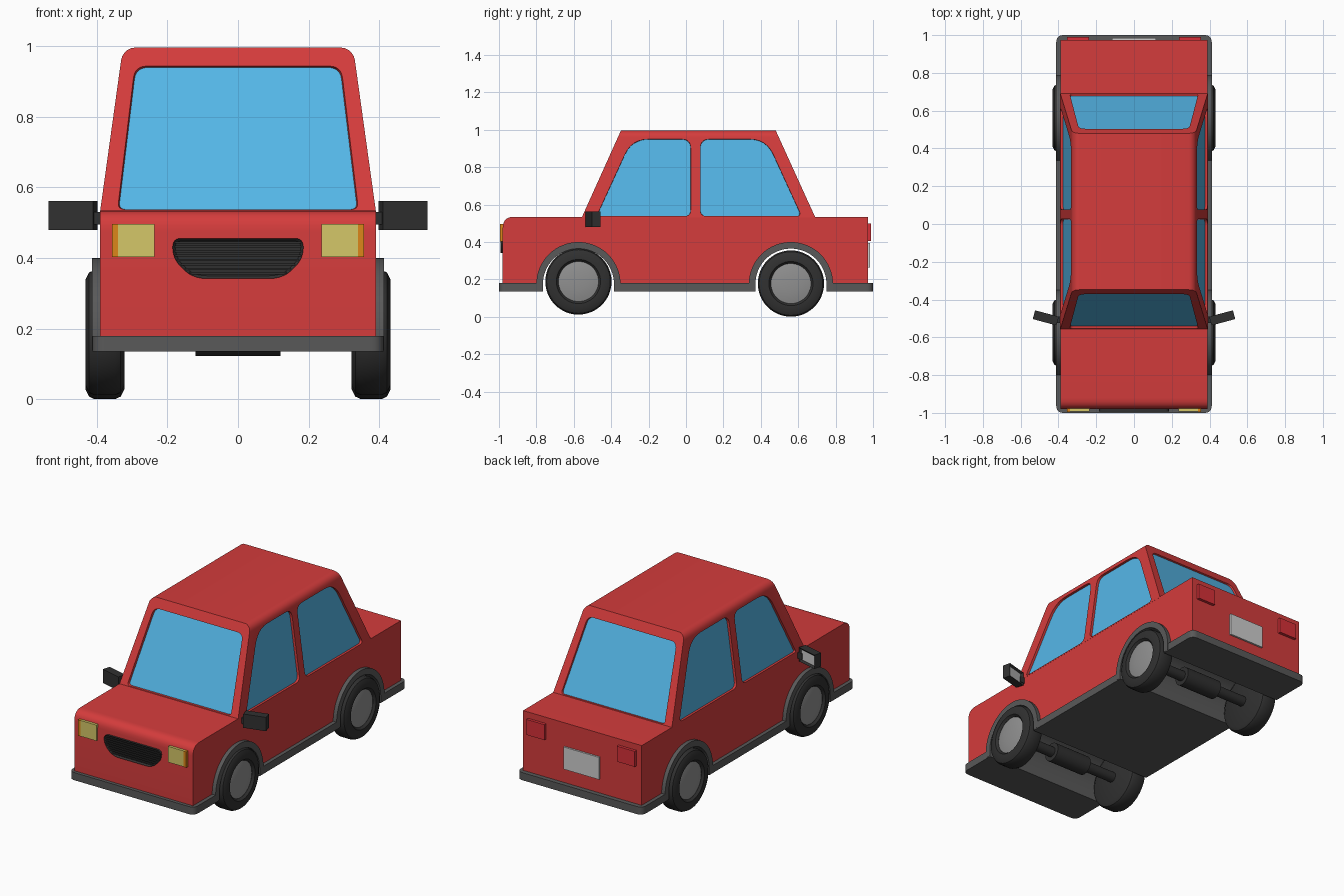
import bpy, bmesh, math
from mathutils import Vector, Matrix

if "Cube" in bpy.data.objects:
    bpy.data.objects.remove(bpy.data.objects["Cube"])


def material(name, r, g, b):
    m = bpy.data.materials.new(name)
    m.diffuse_color = (r, g, b, 1)
    m.use_nodes = True
    m.node_tree.nodes["Principled BSDF"].inputs["Base Color"].default_value = m.diffuse_color
    return m


RED = material("red paint", 0.66, 0.045, 0.045)
GLASS = material("blue glass", 0.09, 0.47, 0.80)
GREY = material("grey trim", 0.10, 0.10, 0.10)
BLACK = material("black rubber", 0.03, 0.03, 0.03)
METAL = material("hub metal", 0.28, 0.28, 0.28)
YELLOW = material("headlight yellow", 0.66, 0.57, 0.14)
ORANGE = material("indicator orange", 0.72, 0.24, 0.01)
WHITE = material("plate grey", 0.62, 0.62, 0.62)
TAIL = material("tail light red", 0.68, 0.03, 0.04)


def finish(name, bm, *mats):
    bmesh.ops.recalc_face_normals(bm, faces=bm.faces)
    mesh = bpy.data.meshes.new(name)
    bm.to_mesh(mesh)
    bm.free()
    for m in mats:
        mesh.materials.append(m)
    ob = bpy.data.objects.new(name, mesh)
    bpy.context.collection.objects.link(ob)
    return ob


def loft(ring_a, ring_b, cap=0, side=0):
    """Solid between two matching rings; cap is the material of ring_a's face."""
    bm = bmesh.new()
    a = [bm.verts.new(p) for p in ring_a]
    b = [bm.verts.new(p) for p in ring_b]
    bm.faces.new(a).material_index = cap
    bm.faces.new(b[::-1]).material_index = side
    for i in range(len(a)):
        j = (i + 1) % len(a)
        bm.faces.new((a[j], a[i], b[i], b[j])).material_index = side
    return bm


def across(points, x0, x1, **kw):
    return loft([(x0, y, z) for y, z in points], [(x1, y, z) for y, z in points], **kw)


def rounded(corners, steps=6):
    """Round each (u, v, radius) corner of a polygon."""
    out = []
    for i, (u, v, r) in enumerate(corners):
        p = Vector((u, v))
        if r == 0:
            out.append(p)
            continue
        a = p + (Vector(corners[i - 1][:2]) - p).normalized() * r
        b = p + (Vector(corners[(i + 1) % len(corners)][:2]) - p).normalized() * r
        for k in range(steps + 1):
            t = k / steps
            out.append(a * (1 - t) ** 2 + p * 2 * t * (1 - t) + b * t * t)
    return out


def box(name, lo, hi, mat):
    bm = bmesh.new()
    lo, hi = Vector(lo), Vector(hi)
    bmesh.ops.create_cube(bm, size=1, matrix=Matrix.Translation((lo + hi) / 2)
                          @ Matrix.Diagonal((*(hi - lo), 1)))
    return finish(name, bm, mat)


def lathe(name, profile, centre, mat, side=1):
    """Spin an (x, radius) profile about the x axis."""
    bm = bmesh.new()
    vs = [bm.verts.new((x * side, 0, r)) for x, r in profile]
    es = [bm.edges.new(p) for p in zip(vs, vs[1:])]
    bmesh.ops.spin(bm, geom=vs + es, cent=(0, 0, 0), axis=(1, 0, 0),
                   angle=math.tau, steps=48)
    bmesh.ops.remove_doubles(bm, verts=bm.verts, dist=1e-4)
    bmesh.ops.translate(bm, verts=bm.verts, vec=centre)
    return finish(name, bm, mat)


def cut(ob, bm):
    cutter = finish("cutter", bm, *ob.data.materials)
    cutter.hide_render = True
    mod = ob.modifiers.new("cut", 'BOOLEAN')
    mod.object, mod.operation, mod.solver = cutter, 'DIFFERENCE', 'EXACT'
    bpy.context.view_layer.objects.active = ob
    bpy.ops.object.modifier_apply(modifier=mod.name)
    bpy.data.objects.remove(cutter)


def arc(cy, r):
    return [(cy + r * math.cos(math.pi * k / 32), 0.175 + r * math.sin(math.pi * k / 32))
            for k in range(33)]


AXLES = {"front": (-0.575, 0.189), "rear": (0.561, 0.178)}

# Lower body and sill, both tunnelled at the wheel arches
profile = rounded([(-0.98, 0.16, 0), (0.973, 0.16, 0), (0.973, 0.535, 0), (-0.98, 0.535, 0.06)])
body = finish("lower_body", across(profile, -0.39, 0.39), RED, GREY)
outline = rounded([(-0.412, -1, 0.04), (0.412, -1, 0.04), (0.412, 1, 0.04), (-0.412, 1, 0.04)])
sill = finish("sill_bumper", loft([(*p, 0.135) for p in outline], [(*p, 0.18) for p in outline]),
              GREY, GREY)
for cy, _ in AXLES.values():
    tunnel = [(cy + 0.19, 0.1)] + arc(cy, 0.19) + [(cy - 0.19, 0.1)]
    for ob in (body, sill):
        cut(ob, across(tunnel, -0.6, 0.6, cap=1, side=1))

# Cabin with rounded roof sides


def half_width(z):
    return 0.39 - 0.139 * (z - 0.535)


sides = [(-0.558, 0.53), (0.692, 0.53), (0.48, 0.996), (-0.348, 0.996)]
bm = loft([(-half_width(z), y, z) for y, z in sides], [(half_width(z), y, z) for y, z in sides])
edges = [e for e in bm.edges if all(v.co.z > 0.9 for v in e.verts)
         and e.verts[0].co.x * e.verts[1].co.x > 0]
bmesh.ops.bevel(bm, geom=edges, offset=0.035, segments=5, profile=0.5, affect='EDGES')
cabin = finish("cabin", bm, RED, GLASS)

# Windows: shallow tapered pockets with a glass floor


def pocket(corners, place, depth, taper):
    pts = rounded(corners)
    mid = sum(p[0] for p in pts) / len(pts)
    low = min(p[1] for p in pts)
    inner = [(mid + (u - mid) * taper, low + (z - low) * taper) for u, z in pts]
    cut(cabin, loft([place(u, z, -depth) for u, z in inner],
                    [place(u, z, 0.03) for u, z in pts], cap=1))


screen = [(-0.348, 0.538, 0.02), (0.348, 0.538, 0.02), (0.298, 0.952, 0.035), (-0.298, 0.952, 0.035)]
pocket(screen, lambda x, z, d: (x, -0.556 + 0.452 * (z - 0.535) - d, z), 0.014, 0.97)
pocket(screen, lambda x, z, d: (x, 0.69 - 0.457 * (z - 0.535) + d, z), 0.01, 0.97)
front_pane = [(-0.48, 0.538, 0.015), (0.027, 0.538, 0.035), (0.027, 0.953, 0.05), (-0.29, 0.953, 0.09)]
rear_pane = [(0.075, 0.538, 0.035), (0.62, 0.538, 0.03), (0.43, 0.953, 0.09), (0.075, 0.953, 0.05)]
for s in (-1, 1):
    for pane in (front_pane, rear_pane):
        pocket(pane, lambda y, z, d: (s * (half_width(z) + d), y, z), 0.014, 0.99)

# Wheels, axles and arch flares
tyre = [(-0.055, 0), (-0.055, 0.15), (-0.045, 0.17), (-0.03, 0.177), (0.03, 0.177), (0.045, 0.17),
        (0.055, 0.15), (0.055, 0.118), (0.042, 0.107), (0.03, 0.107), (0.03, 0)]
hub = [(0.02, 0), (0.02, 0.108), (0.041, 0.108), (0.046, 0.085), (0.05, 0.05), (0.052, 0)]
axle = [(-0.33, 0), (-0.33, 0.03), (-0.12, 0.03), (-0.12, 0.055), (0.12, 0.055), (0.12, 0.03),
        (0.33, 0.03), (0.33, 0)]
for end, (cy, cz) in AXLES.items():
    lathe(end + "_axle", axle, (0, cy, cz), BLACK)
    flare = ([(cy + 0.225, 0.14)] + arc(cy, 0.225) + [(cy - 0.225, 0.14), (cy - 0.19, 0.14)]
             + arc(cy, 0.19)[::-1] + [(cy + 0.19, 0.14)])
    for s, side in ((-1, "left"), (1, "right")):
        lathe(f"{end}_{side}_tyre", tyre, (s * 0.377, cy, cz), BLACK, s)
        lathe(f"{end}_{side}_hub", hub, (s * 0.377, cy, cz), METAL, s)
        finish(f"{end}_{side}_arch_flare", across(flare, s * 0.385, s * 0.413), GREY)

# Lights and door mirrors
for s, side in ((-1, "left"), (1, "right")):
    def pair(name, x0, x1, y0, y1, z0, z1, mat):
        return box(f"{side}_{name}", (min(s * x0, s * x1), y0, z0), (max(s * x0, s * x1), y1, z1), mat)
    pair("headlight", 0.236, 0.34, -0.993, -0.97, 0.403, 0.497, YELLOW)
    pair("indicator", 0.34, 0.356, -0.995, -0.97, 0.403, 0.497, ORANGE)
    pair("tail_light", 0.238, 0.356, 0.96, 0.99, 0.406, 0.498, TAIL)
    pair("mirror_stem", 0.37, 0.42, -0.525, -0.49, 0.495, 0.53, BLACK)
    bm = bmesh.new()
    bmesh.ops.create_cube(bm, size=1, matrix=Matrix.Diagonal((0.13, 0.048, 0.082, 1)))
    back = max(bm.faces, key=lambda f: f.calc_center_median().y)
    bmesh.ops.inset_region(bm, faces=[back], thickness=0.016, depth=-0.01)
    back.material_index = 1
    bmesh.ops.transform(bm, verts=bm.verts, matrix=Matrix.Translation((s * 0.467, -0.497, 0.521))
                        @ Matrix.Rotation(s * math.radians(15), 4, 'Z'))
    finish(side + "_mirror", bm, BLACK, WHITE)

# Number plate panel, blank
box("rear_plate", (-0.116, 0.96, 0.264), (0.116, 0.984, 0.396), WHITE)

# Grille: recessed frame with slats
shape = rounded([(-0.185, 0.456, 0.025), (-0.185, 0.40, 0.03), (-0.13, 0.342, 0.04),
                 (0.13, 0.342, 0.04), (0.185, 0.40, 0.03), (0.185, 0.456, 0.025)])
bm = loft([(x, -0.993, z) for x, z in shape], [(x, -0.96, z) for x, z in shape])
bmesh.ops.recalc_face_normals(bm, faces=bm.faces)
face = min(bm.faces, key=lambda f: f.calc_center_median().y)
bmesh.ops.inset_region(bm, faces=[face], thickness=0.008, depth=-0.009)
finish("grille_frame", bm, BLACK)
for i in range(8):
    z = 0.357 + i * 0.0125
    w = min(0.178, 0.178 - (0.40 - z) * 0.9)
    box(f"grille_slat_{i + 1}", (-w, -0.99, z - 0.003), (w, -0.975, z + 0.003), BLACK)

# Smooth the round parts, keep edges crisp
bpy.ops.object.select_all(action='SELECT')
bpy.context.view_layer.objects.active = body
bpy.ops.object.shade_smooth_by_angle(angle=math.radians(32))
